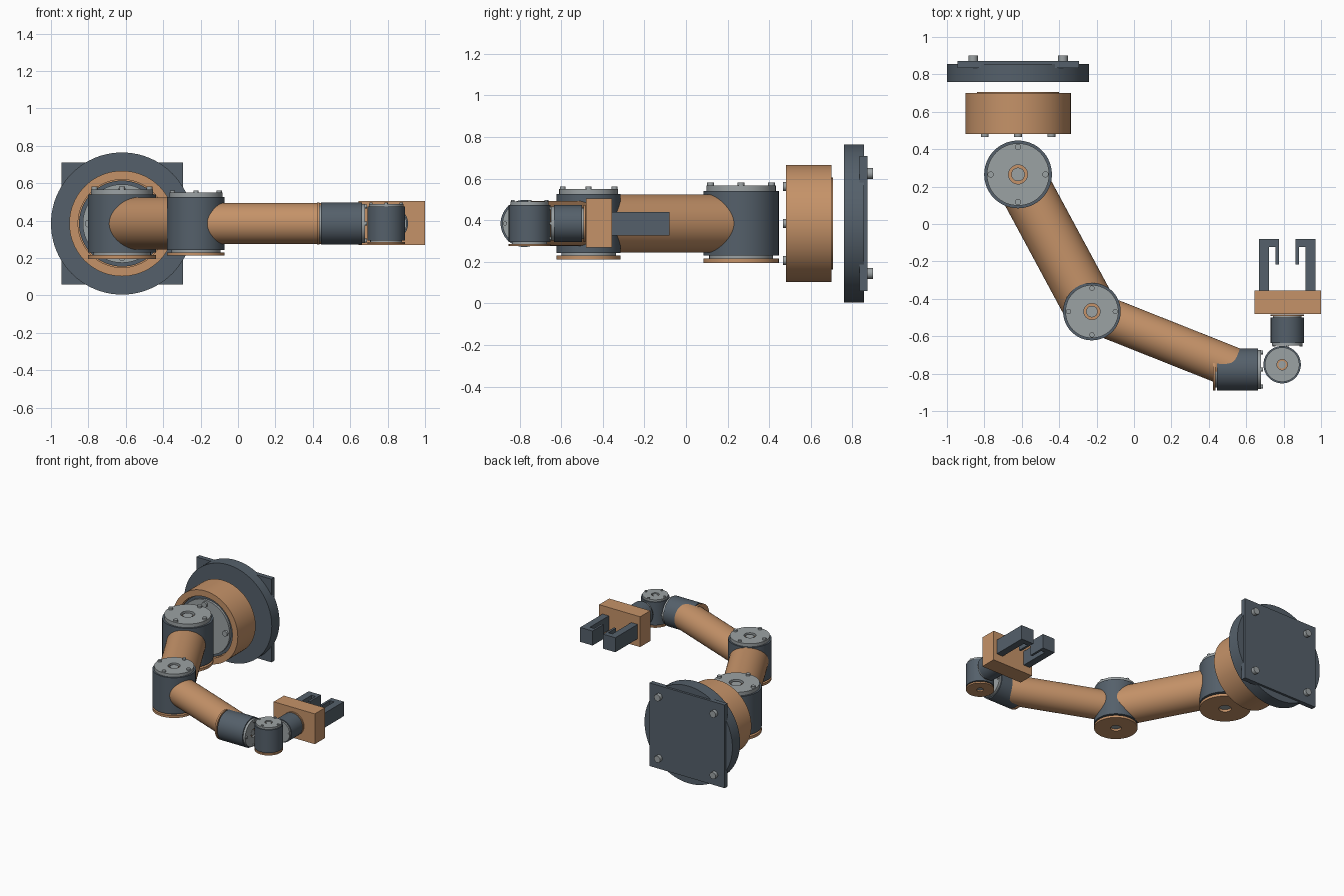
import bpy, bmesh, math
from mathutils import Vector

if "Cube" in bpy.data.objects:
    bpy.data.objects.remove(bpy.data.objects["Cube"], do_unlink=True)


def material(name, rgb):
    m = bpy.data.materials.new(name)
    m.use_nodes = True
    m.diffuse_color = (*rgb, 1)
    m.node_tree.nodes["Principled BSDF"].inputs["Base Color"].default_value = (*rgb, 1)
    return m


ORANGE = material("copper_orange", (0.56, 0.29, 0.14))
DARK = material("slate_grey", (0.09, 0.117, 0.145))
GREY = material("light_grey", (0.33, 0.36, 0.37))
X, Y, Z = Vector((1, 0, 0)), Vector((0, 1, 0)), Vector((0, 0, 1))
MID = 0.384  # height of the arm's centre plane


def finish(bm, name, mat):
    bmesh.ops.recalc_face_normals(bm, faces=bm.faces)
    mesh = bpy.data.meshes.new(name)
    bm.to_mesh(mesh)
    bm.free()
    mesh.materials.append(mat)
    ob = bpy.data.objects.new(name, mesh)
    bpy.context.collection.objects.link(ob)
    return ob


def smooth(ob):
    bpy.ops.object.select_all(action="DESELECT")
    ob.select_set(True)
    bpy.context.view_layer.objects.active = ob
    bpy.ops.object.shade_smooth_by_angle(angle=math.radians(35))


def box(name, lo, hi, mat):
    bm = bmesh.new()
    bmesh.ops.create_cube(bm, size=1)
    for v in bm.verts:
        v.co = [a + (b - a) * (c + 0.5) for a, b, c in zip(lo, hi, v.co)]
    return finish(bm, name, mat)


def ring(name, origin, axis, r, start, end, mat, hole=0, seg=64):
    """Cylinder (or washer, with a hole) along an axis from start to end."""
    bm = bmesh.new()
    if hole:
        pts = [(hole, start), (r, start), (r, end), (hole, end), (hole, start)]
    else:
        pts = [(0, start), (r, start), (r, end), (0, end)]
    verts = [bm.verts.new((a, 0, h)) for a, h in pts]
    edges = [bm.edges.new(p) for p in zip(verts, verts[1:])]
    bmesh.ops.spin(bm, geom=verts + edges, cent=(0, 0, 0), axis=Z,
                   angle=math.tau, steps=seg, use_merge=True)
    bmesh.ops.remove_doubles(bm, verts=bm.verts, dist=1e-5)
    turn = Z.rotation_difference(axis)
    for v in bm.verts:
        v.co = Vector(origin) + turn @ v.co
    ob = finish(bm, name, mat)
    smooth(ob)
    return ob


def bolts(name, origin, axis, radius, r, start, end, offset=0):
    turn = Z.rotation_difference(axis)
    for i in range(4):
        a = offset + i * math.pi / 2
        p = Vector(origin) + turn @ Vector((math.cos(a), math.sin(a), 0)) * radius
        ring(f"{name}_{i + 1}", p, axis, r, start, end, GREY, seg=16)


def joint(name, origin, axis, r, start, end):
    """Motor housing with a bolted cap at one end and a copper foot disc at the other."""
    k = r / 0.18
    cap = end + 0.028 * k
    ring(name + "_housing", origin, axis, r, start, end, DARK)
    ring(name + "_cap", origin, axis, r * 0.92, end - 0.01, cap, GREY, hole=r * 0.28)
    ring(name + "_bearing", origin, axis, r * 0.28, end, end + 0.006 * k, ORANGE)
    ring(name + "_shaft", origin, axis, r * 0.2, end, end + 0.02 * k, GREY)
    bolts(name + "_bolt", origin, axis, r * 0.81, r * 0.09, end, cap + 0.014 * k)
    ring(name + "_neck", origin, axis, r * 0.85, start - 0.016 * k, start + 0.01, GREY)
    ring(name + "_foot", origin, axis, r, start - 0.035 * k, start - 0.014 * k,
         ORANGE, hole=r * 0.25)


def link(name, a, b, r):
    d = b - a
    ring(name, a, d.normalized(), r, 0, d.length, ORANGE)


# Wall mount: flange disc, square plate and its bolts
base = Vector((-0.62, 0, MID))
ring("mount_flange", base, Y, 0.38, 0.76, 0.855, DARK, seg=80)
box("mount_plate", (-0.945, 0.835, MID - 0.325), (-0.295, 0.872, MID + 0.325), DARK)
bolts("mount_bolt", base, Y, 0.24 * math.sqrt(2), 0.026, 0.84, 0.9, math.pi / 4)

# Base drum with recessed motor and bolted cap
ring("base_drum", base, Y, 0.282, 0.48, 0.70, ORANGE, hole=0.235, seg=80)
ring("base_drum_back", base, Y, 0.22, 0.65, 0.706, ORANGE)
ring("base_drum_floor", base, Y, 0.24, 0.66, 0.698, ORANGE)
ring("base_motor", base, Y, 0.23, 0.5, 0.67, DARK)
ring("base_cap", base, Y, 0.21, 0.482, 0.51, GREY, hole=0.06)
bolts("base_bolt", base, Y, 0.178, 0.021, 0.466, 0.5)

# Arm joints
shoulder = Vector((-0.62, 0.265, MID))
elbow = Vector((-0.225, -0.468, MID))
wrist = Vector((0.555, -0.778, MID))
joint("shoulder", shoulder, Z, 0.181, -0.155, 0.155)
joint("elbow", elbow, Z, 0.154, -0.142, 0.142)
joint("wrist_roll", wrist, X, 0.113, -0.11, 0.107)
joint("wrist_pitch", (0.792, -0.752, MID), Z, 0.1, -0.09, 0.09)
joint("wrist_yaw", (0.82, -0.57, MID), -Y, 0.089, -0.07, 0.065)

# Arm tubes
link("upper_arm", shoulder, elbow, 0.14)
link("forearm", elbow, wrist, 0.109)

# Gripper block and hooked fingers
box("gripper_block", (0.645, -0.48, 0.268), (1.0, -0.355, 0.505), ORANGE)
for side, s in (("right", -1), ("left", 1)):
    def part(name, inner, outer, y0, y1):
        xs = sorted((0.819 + s * inner, 0.819 + s * outer))
        box(f"{side}_finger_{name}", (xs[0], y0, 0.327), (xs[1], y1, 0.44), DARK)
    part("bar", 0.097, 0.152, -0.356, -0.08)
    part("tip", 0.045, 0.1, -0.122, -0.08)
    part("prong", 0.045, 0.062, -0.217, -0.12)
